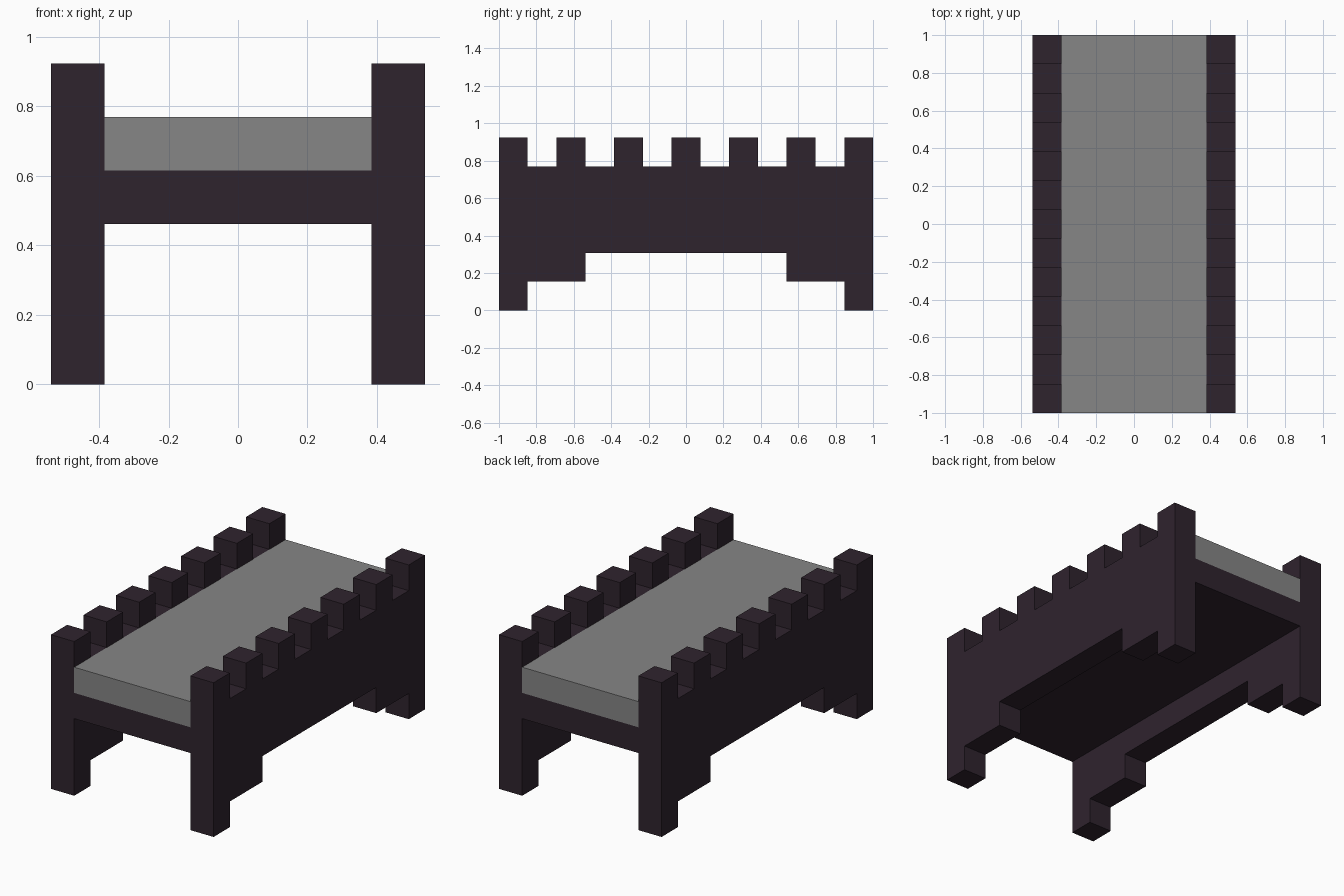
import bpy, bmesh

if "Cube" in bpy.data.objects:
    bpy.data.objects.remove(bpy.data.objects["Cube"], do_unlink=True)

U = 2 / 13  # one block of the modular grid


def material(name, rgb):
    mat = bpy.data.materials.new(name)
    mat.use_nodes = True
    mat.diffuse_color = (*rgb, 1)
    mat.node_tree.nodes["Principled BSDF"].inputs["Base Color"].default_value = (*rgb, 1)
    return mat


def add_object(name, bm, mat):
    bmesh.ops.recalc_face_normals(bm, faces=bm.faces)
    mesh = bpy.data.meshes.new(name)
    bm.to_mesh(mesh)
    bm.free()
    mesh.materials.append(mat)
    obj = bpy.data.objects.new(name, mesh)
    bpy.context.collection.objects.link(obj)
    return obj


def box(name, size, center, mat):
    bm = bmesh.new()
    bmesh.ops.create_cube(bm, size=1)
    for v in bm.verts:
        v.co = [c * s + o for c, s, o in zip(v.co, size, center)]
    return add_object(name, bm, mat)


def side_wall(name, x, mat):
    # Stepped feet along the bottom, then battlements along the top
    half = [(1.5 * 0, 2), (3.5, 2), (3.5, 1), (5.5, 1), (5.5, 0), (6.5, 0)][1:]
    profile = [(-y, z) for y, z in reversed(half)] + half
    for i in range(7):
        y = 6.5 - 2 * i
        profile += [(y, 6), (y - 1, 6)]
        if i < 6:
            profile += [(y - 1, 5), (y - 2, 5)]
    bm = bmesh.new()
    face = bm.faces.new([bm.verts.new((x - U / 2, y * U, z * U)) for y, z in profile])
    solid = bmesh.ops.extrude_face_region(bm, geom=[face])
    moved = [g for g in solid["geom"] if isinstance(g, bmesh.types.BMVert)]
    bmesh.ops.translate(bm, verts=moved, vec=(U, 0, 0))
    return add_object(name, bm, mat)


stone = material("dark purple stone", (0.028, 0.017, 0.027))
paving = material("grey paving", (0.238, 0.238, 0.238))

# Battlemented walls on both sides
for side, sign in (("left", 1), ("right", -1)):
    side_wall(side + "_wall", sign * 3 * U, stone)

# Bridge deck and the road slab on it
box("deck", (5 * U, 13 * U, U), (0, 0, 3.5 * U), stone)
box("road", (5 * U, 13 * U, U), (0, 0, 4.5 * U), paving)
